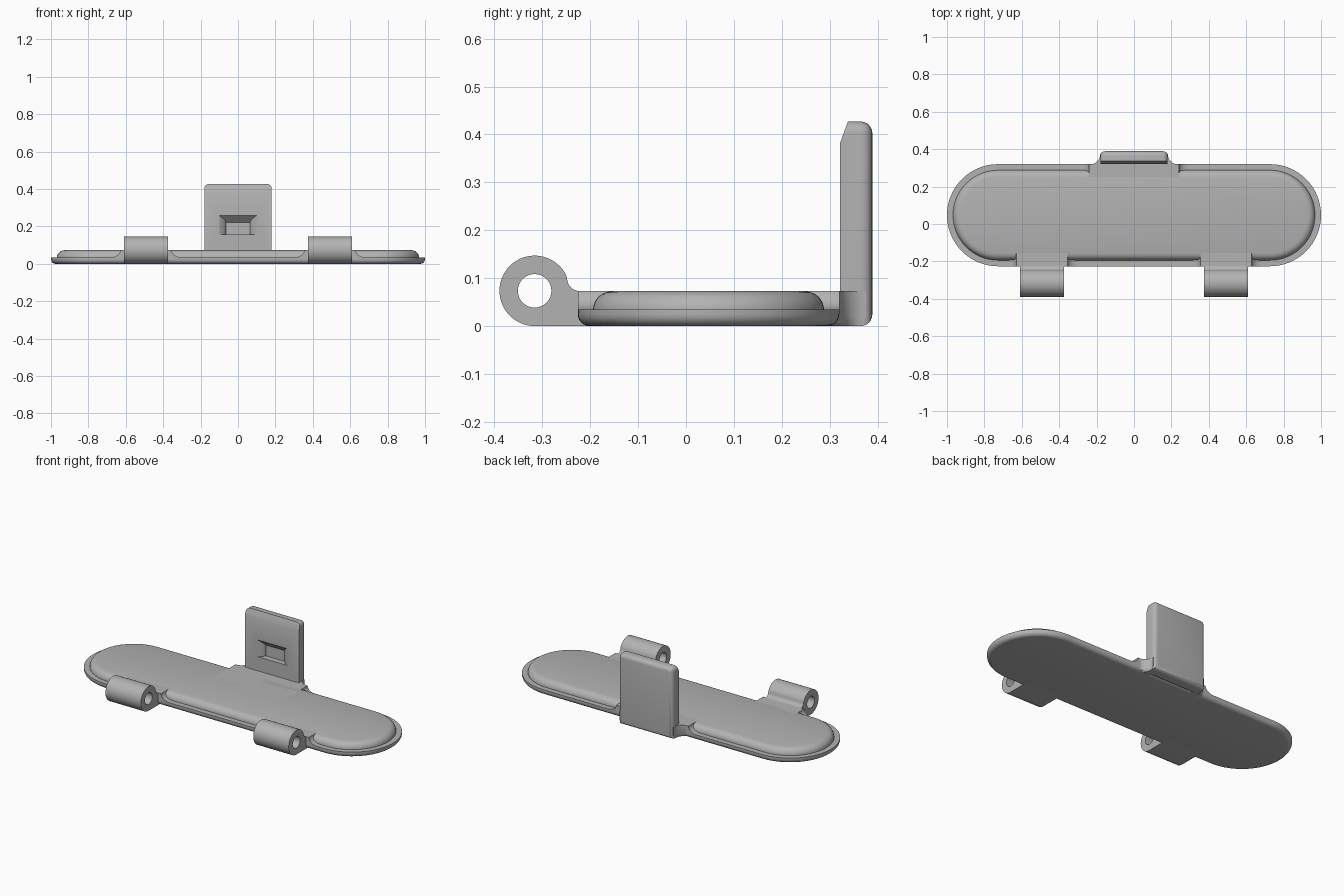
import bpy, bmesh
from math import sin, cos, pi, radians
from mathutils import Vector

cube = bpy.data.objects.get("Cube")
if cube:
    bpy.data.objects.remove(cube)

grey = bpy.data.materials.new("plain grey")
grey.use_nodes = True
grey.diffuse_color = (0.45, 0.45, 0.45, 1)
grey.node_tree.nodes["Principled BSDF"].inputs["Base Color"].default_value = grey.diffuse_color

TOP, LEDGE, FRONT, BACK = 0.073, 0.034, -0.226, 0.32
MID, RADIUS = (FRONT + BACK) / 2, (BACK - FRONT) / 2
HINGE_X = 0.4925


def finish(name, bm):
    """Turn a bmesh into a shaded grey object."""
    bmesh.ops.recalc_face_normals(bm, faces=bm.faces)
    mesh = bpy.data.meshes.new(name)
    bm.to_mesh(mesh)
    bm.free()
    mesh.materials.append(grey)
    obj = bpy.data.objects.new(name, mesh)
    bpy.context.collection.objects.link(obj)
    smooth(obj)
    return obj


def smooth(obj):
    bpy.ops.object.select_all(action="DESELECT")
    obj.select_set(True)
    bpy.context.view_layer.objects.active = obj
    bpy.ops.object.shade_smooth_by_angle(angle=radians(32))


def loft(rings):
    """Bridge equal rings of points and cap both ends."""
    bm = bmesh.new()
    loops = [[bm.verts.new(p) for p in ring] for ring in rings]
    for a, b in zip(loops, loops[1:]):
        for i in range(len(a)):
            j = (i + 1) % len(a)
            bm.faces.new((a[i], a[j], b[j], b[i]))
    bm.faces.new(loops[0])
    bm.faces.new(loops[-1])
    return bm


def arc(cx, cy, r, start, end, n=12):
    angles = [radians(start + (end - start) * i / n) for i in range(n + 1)]
    return [(cx + r * cos(a), cy + r * sin(a)) for a in angles]


def extrude_x(profile, x0, x1):
    return loft([[(x, y, z) for y, z in profile] for x in (x0, x1)])


def cut(obj, cutter):
    """Subtract a cutter, then discard it."""
    cutter.hide_render = True
    mod = obj.modifiers.new("cut", "BOOLEAN")
    mod.operation, mod.solver, mod.object = "DIFFERENCE", "EXACT", cutter
    bpy.context.view_layer.objects.active = obj
    bpy.ops.object.modifier_apply(modifier=mod.name)
    bpy.data.objects.remove(cutter)
    smooth(obj)


# Plate: stadium outline lofted through a stepped, rounded edge section
def stadium(inset, z):
    r, c = RADIUS - inset, 1 - RADIUS
    outline = arc(c, MID, r, -90, 90, 32) + arc(-c, MID, r, 90, 270, 32)
    return [(x, y, z) for x, y in outline]


section = arc(0.025, 0.025, 0.025, 270, 180, 6) + [(0, LEDGE), (0.032, LEDGE)]
section += arc(0.07, LEDGE, 0.038, 172, 90, 8)
section[-1] = (0.07, TOP)
finish("plate", loft([stadium(i, z) for i, z in section]))


# Pads: full-height lands with flared ends that cross the ledge
def pad(name, x, half, y0, y1):
    rings = []
    for t in range(7):
        a = t / 6 * pi / 2
        w = half + 0.055 * (1 - sin(a))
        z = TOP - (TOP - LEDGE) * cos(a)
        rings.append([(x - w, y0, z), (x + w, y0, z), (x + w, y1, z), (x - w, y1, z)])
    finish(name, loft(rings))


pad("tab_pad", 0, 0.24, MID, BACK)

# Hinges: knuckle with a web to the plate and a pin hole
cy, cz, r = -0.316, 0.0735, 0.0735
knuckle = arc(cy, cz, r, 25, 270, 40)
web = [(-0.16, 0), (-0.16, TOP)] + arc(-0.222, 0.099, 0.026, 270, 190, 6)
for side, sx in (("left", 1), ("right", -1)):
    x = sx * HINGE_X
    pad(side + "_hinge_pad", x, 0.137, FRONT, -0.14)
    hinge = finish(side + "_hinge", extrude_x(knuckle + web, x - 0.118, x + 0.118))
    hole = arc(cy, cz, 0.035, 0, 348.75, 31)
    cut(hinge, finish("pin_cutter", extrude_x(hole, x - 0.2, x + 0.2)))

# Tab: upright plate with a chamfered lip and rounded back edges
yf, yb, height, w = 0.322, 0.389, 0.427, 0.18
bm = extrude_x([(yf, 0), (yb, 0), (yb, height), (0.338, height), (yf, 0.383)], -w, w)
rounded = []
for e in bm.edges:
    a, b = (v.co for v in e.verts)
    behind = min(a.y, b.y) > yb - 0.001
    top_side = min(a.z, b.z) > height - 0.001 and abs(a.x - b.x) < 0.001
    if behind or top_side:
        rounded.append(e)
bmesh.ops.bevel(bm, geom=rounded, offset=0.024, segments=6, profile=0.5, affect="EDGES")
tab = finish("tab", bm)

# Catch pocket: sloped roof, curved cheeks and a flat sill
rings = []
for t in range(-1, 7):
    u = max(t, 0) / 6
    y = yf + 0.035 * u if t >= 0 else yf - 0.02
    half = 0.1 - 0.035 * sin(u * pi / 2)
    roof = 0.258 - 0.036 * u
    rings.append([(-half, y, 0.157), (half, y, 0.157), (half, y, roof), (-half, y, roof)])
cut(tab, finish("pocket_cutter", loft(rings)))

# Tab gussets: concave fillets joining the tab to the plate edge
for side, sx in (("left", 1), ("right", -1)):
    curve = arc(0.238, 0.376, 0.058, 180, 270, 10)
    outline = curve + [(0.238, 0.28), (0.15, 0.28), (0.15, 0.376)]
    levels = [(0, 0.02), (0.006, 0.008), (0.02, 0), (TOP, 0)]
    finish(side + "_tab_gusset", loft(
        [[(sx * x, y - (inset if y > 0.3 else 0), z) for x, y in outline] for z, inset in levels]))
